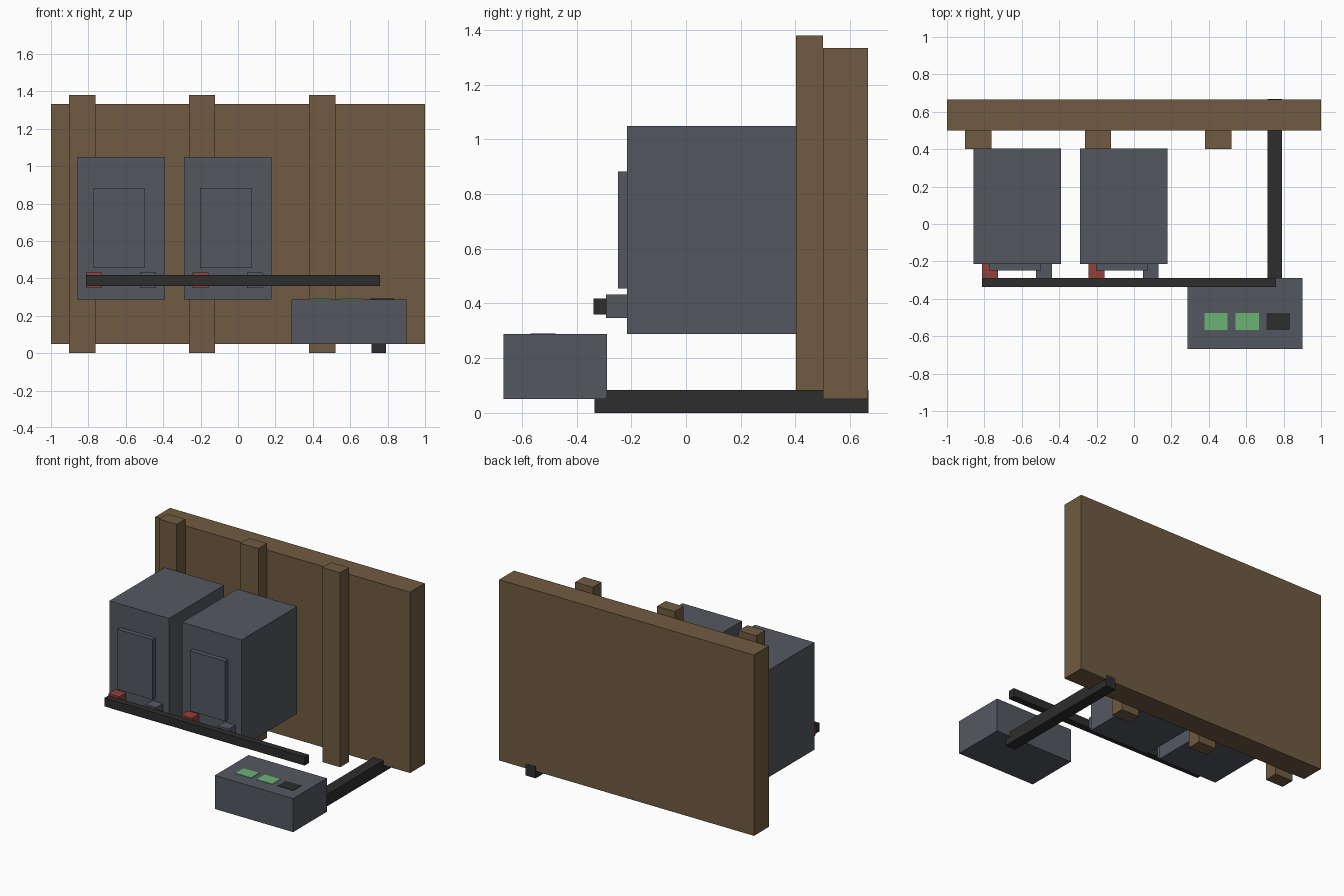
import bpy

if "Cube" in bpy.data.objects:
    bpy.data.objects.remove(bpy.data.objects["Cube"])


def material(name, rgb):
    """Flat colour from sRGB 0-255, stored as linear values."""
    lin = [(c / 255 / 12.92) if c < 11 else ((c / 255 + 0.055) / 1.055) ** 2.4 for c in rgb]
    m = bpy.data.materials.new(name)
    m.diffuse_color = (*lin, 1)
    m.use_nodes = True
    m.node_tree.nodes["Principled BSDF"].inputs["Base Color"].default_value = m.diffuse_color
    return m


BROWN = material("brown wood", (112, 91, 65))
GREY = material("slate grey", (84, 88, 96))
BLACK = material("black", (45, 45, 45))
RED = material("red", (148, 64, 56))
GREEN = material("green", (108, 178, 118))


def box(name, x, y, z, mat):
    """Axis-aligned box from (min, max) ranges."""
    bpy.ops.mesh.primitive_cube_add(size=1, location=[(a + b) / 2 for a, b in (x, y, z)])
    ob = bpy.context.object
    ob.name = name
    ob.scale = [b - a for a, b in (x, y, z)]
    bpy.ops.object.transform_apply(location=False, rotation=False, scale=True)
    ob.data.materials.append(mat)
    return ob


# Back wall and its upright posts
box("back_wall", (-1, 1), (0.5, 0.666), (0.05, 1.333), BROWN)
for i, x in enumerate((-0.903, -0.262, 0.38)):
    box(f"wall_post_{i + 1}", (x, x + 0.14), (0.402, 0.5), (0, 1.38), BROWN)

# Two cabinets, each with a raised door and two connectors
for i, x in enumerate((-0.859, -0.289)):
    n = i + 1
    box(f"cabinet_{n}", (x, x + 0.468), (-0.215, 0.404), (0.288, 1.048), GREY)
    box(f"cabinet_door_{n}", (x + 0.086, x + 0.362), (-0.248, -0.215), (0.455, 0.882), GREY)
    box(f"red_connector_{n}", (x + 0.047, x + 0.132), (-0.292, -0.215), (0.347, 0.432), RED)
    box(f"grey_connector_{n}", (x + 0.336, x + 0.421), (-0.292, -0.215), (0.347, 0.432), GREY)

# Rail joining the connectors, and the floor duct running under the wall
box("front_rail", (-0.813, 0.76), (-0.338, -0.29), (0.359, 0.418), BLACK)
box("floor_duct", (0.713, 0.792), (-0.335, 0.667), (0, 0.084), BLACK)

# Control box with three thin indicator plates on top
box("control_box", (0.285, 0.9), (-0.667, -0.289), (0.05, 0.288), GREY)
for i, mat in enumerate((GREEN, GREEN, BLACK)):
    x = 0.377 + 0.166 * i
    box(f"indicator_plate_{i + 1}", (x, x + 0.124), (-0.568, -0.477), (0.287, 0.291), mat)
